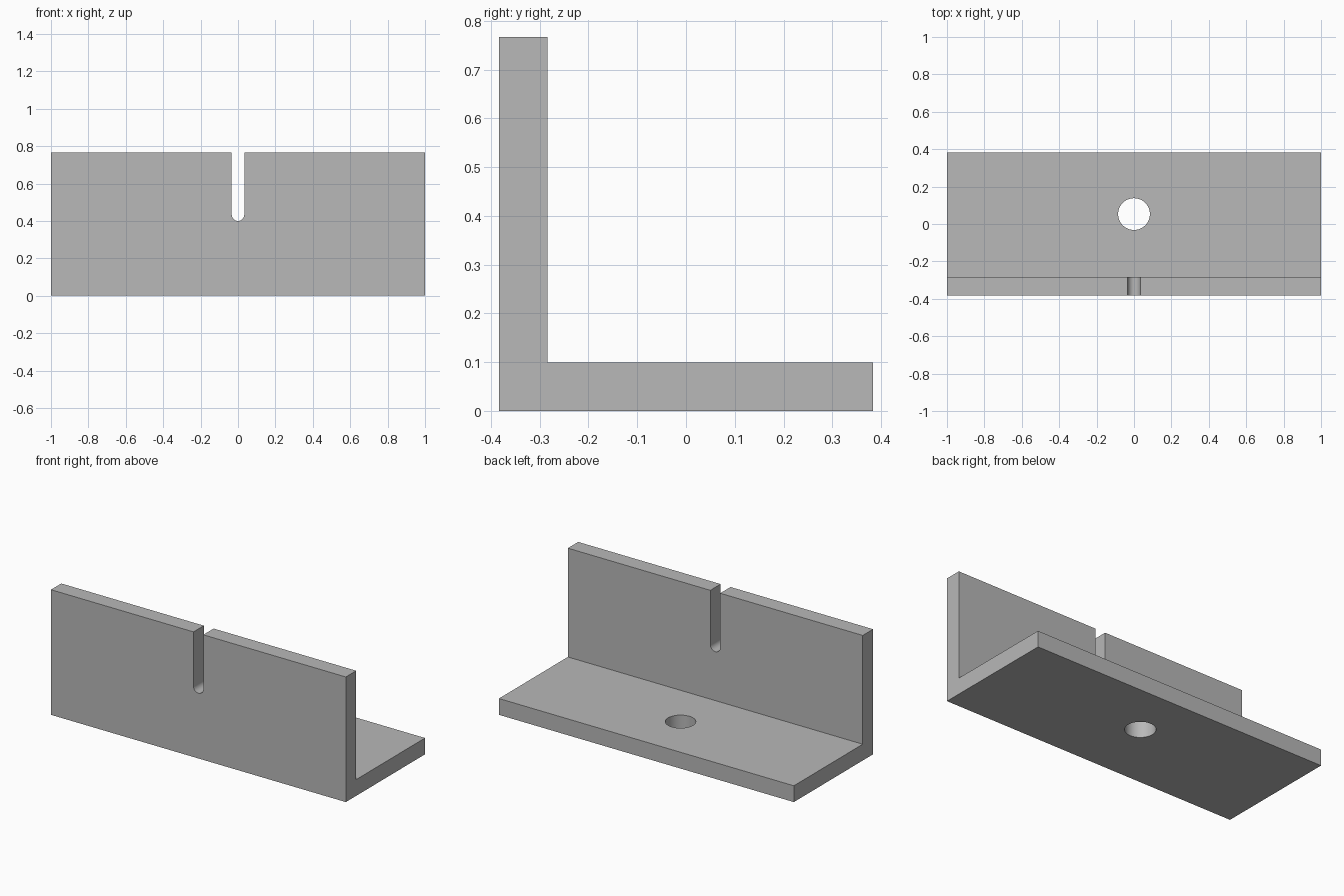
import bpy, bmesh, math
from mathutils import Vector

if "Cube" in bpy.data.objects:
    bpy.data.objects.remove(bpy.data.objects["Cube"], do_unlink=True)

LENGTH, DEPTH, HEIGHT, THICK = 2.0, 0.767, 0.767, 0.1
SLOT_R, SLOT_BOTTOM = 0.0335, 0.4
HOLE_R, HOLE_Y = 0.085, 0.053
FRONT, BACK = -DEPTH / 2, DEPTH / 2

grey = bpy.data.materials.new("plain_grey")
grey.use_nodes = True
grey.diffuse_color = (0.48, 0.48, 0.48, 1)
grey.node_tree.nodes["Principled BSDF"].inputs["Base Color"].default_value = grey.diffuse_color


def extrude_profile(name, points, direction):
    """Solid made by sweeping a flat outline along a direction."""
    bm = bmesh.new()
    face = bm.faces.new([bm.verts.new(p) for p in points])
    swept = bmesh.ops.extrude_face_region(bm, geom=[face], use_keep_orig=True)["geom"]
    bmesh.ops.translate(bm, vec=Vector(direction),
                        verts=[g for g in swept if isinstance(g, bmesh.types.BMVert)])
    bmesh.ops.recalc_face_normals(bm, faces=bm.faces[:])
    mesh = bpy.data.meshes.new(name)
    bm.to_mesh(mesh)
    bm.free()
    mesh.materials.append(grey)
    obj = bpy.data.objects.new(name, mesh)
    bpy.context.collection.objects.link(obj)
    return obj


# L-shaped plate
outline = [(FRONT, 0), (BACK, 0), (BACK, THICK), (FRONT + THICK, THICK),
           (FRONT + THICK, HEIGHT), (FRONT, HEIGHT)]
bracket = extrude_profile("angle_bracket", [(-LENGTH / 2, y, z) for y, z in outline],
                          (LENGTH, 0, 0))

# Round-bottomed slot in the upright wall
start = FRONT - 0.05
steps = 24
arc = [math.pi + math.pi * i / steps for i in range(steps + 1)]
slot = [(SLOT_R * math.cos(a), start, SLOT_BOTTOM + SLOT_R + SLOT_R * math.sin(a)) for a in arc]
slot += [(SLOT_R, start, HEIGHT + 0.1), (-SLOT_R, start, HEIGHT + 0.1)]
slot_cutter = extrude_profile("slot_cutter", slot, (0, THICK + 0.1, 0))

# Round hole through the base
turn = [math.tau * i / 64 for i in range(64)]
hole = [(HOLE_R * math.cos(a), HOLE_Y + HOLE_R * math.sin(a), -0.05) for a in turn]
hole_cutter = extrude_profile("hole_cutter", hole, (0, 0, THICK + 0.1))

# Cut both openings and discard the cutters
bpy.ops.object.select_all(action="DESELECT")
bracket.select_set(True)
bpy.context.view_layer.objects.active = bracket
for cutter in (slot_cutter, hole_cutter):
    cutter.hide_render = True
    cut = bracket.modifiers.new(cutter.name, "BOOLEAN")
    cut.operation, cut.solver, cut.object = "DIFFERENCE", "EXACT", cutter
    bpy.ops.object.modifier_apply(modifier=cut.name)
    bpy.data.objects.remove(cutter, do_unlink=True)

# Smooth round walls, flat plates
bpy.ops.object.shade_smooth_by_angle(angle=math.radians(30))
for face in bracket.data.polygons:
    if max(abs(c) for c in face.normal) > 0.9999:
        face.use_smooth = False
